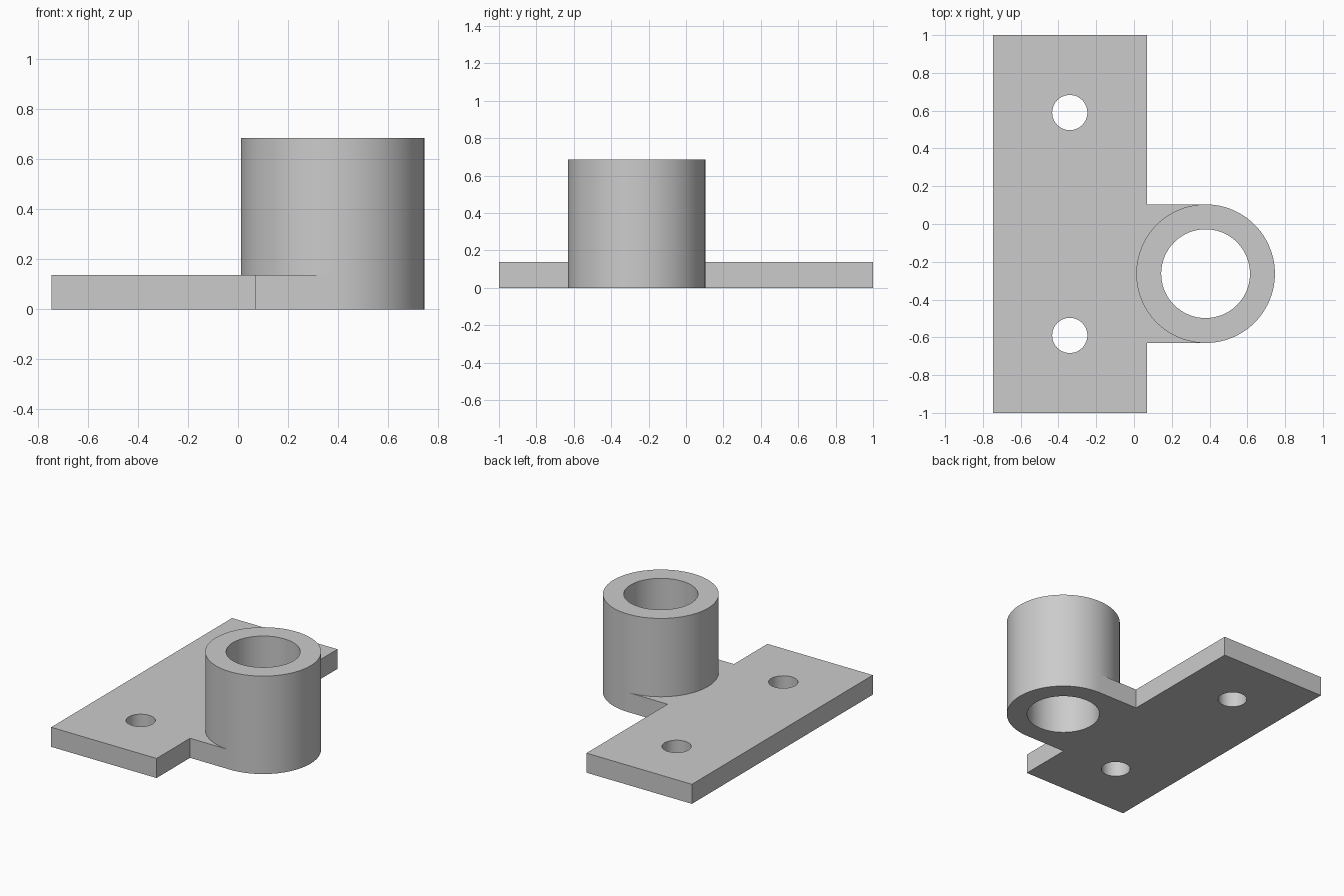
import bpy
import bmesh

if "Cube" in bpy.data.objects:
    bpy.data.objects.remove(bpy.data.objects["Cube"], do_unlink=True)

# Main dimensions
LEFT_EDGE, PLATE_EDGE = -0.746, 0.07
PLATE_H, SLEEVE_H = 0.137, 0.685
SLEEVE_X, SLEEVE_Y = 0.379, -0.263
OUTER_R, BORE_R = 0.367, 0.235
HOLE_X, HOLE_Y, HOLE_R = -0.34, 0.59, 0.093

grey = bpy.data.materials.new("plain grey")
grey.use_nodes = True
grey.diffuse_color = (0.6, 0.6, 0.6, 1)
grey.node_tree.nodes["Principled BSDF"].inputs["Base Color"].default_value = grey.diffuse_color


def extruded(name, outline, height):
    """Solid made by raising a flat outline from the ground."""
    bm = bmesh.new()
    face = bm.faces.new([bm.verts.new((x, y, 0)) for x, y in outline])
    raised = bmesh.ops.extrude_face_region(bm, geom=[face])["geom"]
    top = [v for v in raised if isinstance(v, bmesh.types.BMVert)]
    bmesh.ops.translate(bm, verts=top, vec=(0, 0, height))
    bmesh.ops.recalc_face_normals(bm, faces=bm.faces)
    mesh = bpy.data.meshes.new(name)
    bm.to_mesh(mesh)
    bm.free()
    mesh.materials.append(grey)
    obj = bpy.data.objects.new(name, mesh)
    bpy.context.collection.objects.link(obj)
    return obj


def cylinder(name, x, y, radius, bottom, top):
    bpy.ops.mesh.primitive_cylinder_add(vertices=96, radius=radius, depth=top - bottom,
                                        location=(x, y, (bottom + top) / 2))
    obj = bpy.context.object
    obj.name = name
    obj.data.materials.append(grey)
    return obj


def combine(target, tool, operation):
    """Apply a boolean and discard the tool."""
    bpy.context.view_layer.objects.active = target
    mod = target.modifiers.new(operation.lower(), "BOOLEAN")
    mod.operation, mod.object, mod.solver = operation, tool, "EXACT"
    bpy.ops.object.modifier_apply(modifier=mod.name)
    bpy.data.objects.remove(tool, do_unlink=True)


# Mounting plate with the side tab that carries the sleeve
near, far = SLEEVE_Y - OUTER_R, SLEEVE_Y + OUTER_R
bracket = extruded("mounting_bracket", [
    (LEFT_EDGE, -1), (PLATE_EDGE, -1), (PLATE_EDGE, near), (SLEEVE_X, near),
    (SLEEVE_X, far), (PLATE_EDGE, far), (PLATE_EDGE, 1), (LEFT_EDGE, 1)], PLATE_H)

# Upright sleeve and its through bore
combine(bracket, cylinder("sleeve", SLEEVE_X, SLEEVE_Y, OUTER_R, 0, SLEEVE_H), "UNION")
combine(bracket, cylinder("bore_cutter", SLEEVE_X, SLEEVE_Y, BORE_R, -0.1, 1), "DIFFERENCE")

# Two screw holes
for side in (-1, 1):
    combine(bracket, cylinder("screw_hole_cutter", HOLE_X, side * HOLE_Y, HOLE_R, -0.1, 1), "DIFFERENCE")

# Smooth round walls, sharp rims
bpy.ops.object.select_all(action="DESELECT")
bracket.select_set(True)
bpy.context.view_layer.objects.active = bracket
bpy.ops.object.shade_smooth_by_angle(angle=0.5)
